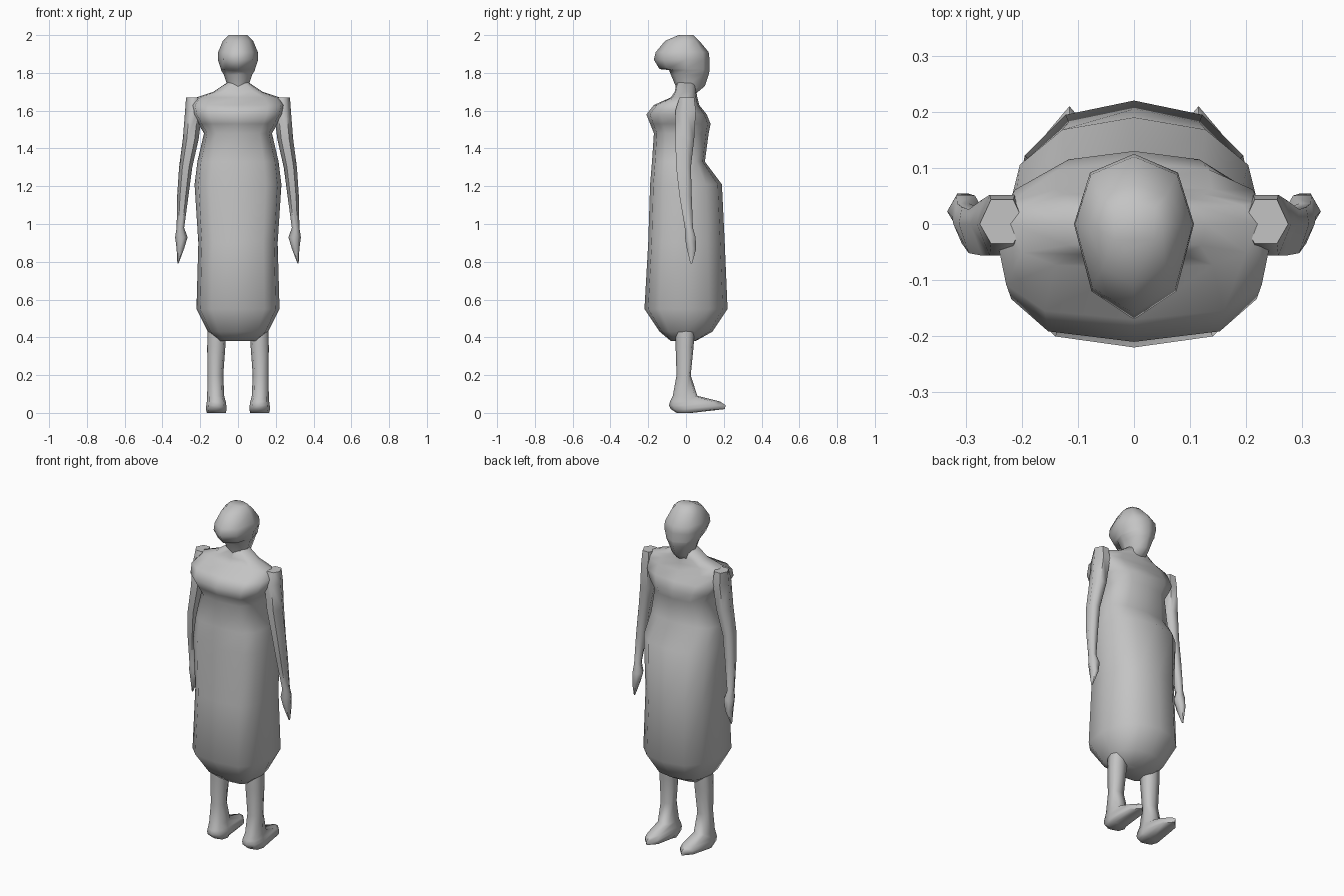
import bpy
import bmesh
import math

cube = bpy.data.objects.get("Cube")
if cube:
    bpy.data.objects.remove(cube, do_unlink=True)

grey = bpy.data.materials.new("plain grey")
grey.use_nodes = True
colour = (0.55, 0.55, 0.55, 1)
grey.diffuse_color = colour
for node in grey.node_tree.nodes:
    if node.type == "BSDF_PRINCIPLED":
        node.inputs["Base Color"].default_value = colour
        node.inputs["Roughness"].default_value = 0.8


def power(value, exponent):
    return math.copysign(abs(value) ** exponent, value)


def loft(name, rings, sides, front_power=1, back_power=1, side=1):
    """Skin level rings, each (z, centre x, half width, front y, back y)."""
    bm = bmesh.new()
    loops = []
    for z, centre, half, front, back in rings:
        # widest line sits at zero where the ring spans it
        middle = 0 if front < -0.02 and back > 0.02 else (front + back) / 2
        loop = []
        for i in range(sides):
            angle = math.tau * i / sides
            c, s = math.cos(angle), math.sin(angle)
            if abs(c) < 1e-6:
                c = 0
            if abs(s) < 1e-6:
                s = 0
            exponent = front_power if s < 0 else back_power
            reach = middle - front if s < 0 else back - middle
            x = side * (centre + half * power(c, exponent))
            loop.append(bm.verts.new((x, middle + reach * power(s, exponent), z)))
        loops.append(loop)
    for low, high in zip(loops, loops[1:]):
        for i in range(sides):
            j = (i + 1) % sides
            bm.faces.new((low[i], low[j], high[j], high[i]))
    bm.faces.new(loops[0])
    bm.faces.new(loops[-1])
    bmesh.ops.recalc_face_normals(bm, faces=bm.faces)
    mesh = bpy.data.meshes.new(name)
    bm.to_mesh(mesh)
    bm.free()
    mesh.materials.append(grey)
    obj = bpy.data.objects.new(name, mesh)
    bpy.context.collection.objects.link(obj)
    return obj


parts = []

# Long dress with bust shelf, shoulders and neck
dress = [
    (0.38, 0, 0.1, -0.08, 0.05),
    (0.43, 0, 0.16, -0.14, 0.14),
    (0.55, 0, 0.22, -0.22, 0.22),
    (0.9, 0, 0.21, -0.2, 0.205),
    (1.21, 0, 0.23, -0.19, 0.19),
    (1.33, 0, 0.215, -0.18, 0.1),
    (1.48, 0, 0.18, -0.17, 0.12),
    (1.53, 0, 0.21, -0.19, 0.13),
    (1.58, 0, 0.24, -0.21, 0.11),
    (1.63, 0, 0.25, -0.17, 0.07),
    (1.67, 0, 0.22, -0.08, 0.06),
    (1.7, 0, 0.13, -0.06, 0.055),
    (1.75, 0, 0.055, -0.05, 0.05),
]
parts.append(loft("dress_and_shoulders", dress, 12, 0.65, 0.85))

# Head with a forward fringe
head = [
    (1.68, 0, 0.05, -0.045, 0.04),
    (1.73, 0, 0.055, -0.055, 0.1),
    (1.79, 0, 0.075, -0.08, 0.12),
    (1.815, 0, 0.09, -0.09, 0.125),
    (1.82, 0, 0.09, -0.14, 0.125),
    (1.87, 0, 0.107, -0.17, 0.125),
    (1.91, 0, 0.105, -0.16, 0.12),
    (1.97, 0, 0.08, -0.11, 0.07),
    (2, 0, 0.05, -0.04, 0.04),
]
parts.append(loft("head", head, 8, 1, 0.9))

# Arm tapering to a pointed hand, from shoulder to fingertip
arm = [
    (1.67, 0.235, 0.04, -0.04, 0.05),
    (1.6, 0.235, 0.045, -0.065, 0.06),
    (1.45, 0.25, 0.042, -0.065, 0.05),
    (1.3, 0.277, 0.035, -0.06, 0.03),
    (1.15, 0.292, 0.03, -0.04, 0.035),
    (0.98, 0.305, 0.02, -0.01, 0.04),
    (0.93, 0.3, 0.033, -0.01, 0.055),
    (0.87, 0.305, 0.02, 0, 0.058),
    (0.79, 0.318, 0.003, 0.023, 0.033),
]

# Leg rising from a long foot
leg = [
    (0, 0.115, 0.05, -0.05, 0.03),
    (0.02, 0.115, 0.055, -0.08, 0.205),
    (0.04, 0.115, 0.053, -0.09, 0.21),
    (0.06, 0.115, 0.05, -0.085, 0.18),
    (0.09, 0.118, 0.045, -0.07, 0.06),
    (0.2, 0.12, 0.042, -0.05, 0.025),
    (0.35, 0.115, 0.048, -0.055, 0.04),
    (0.5, 0.11, 0.05, -0.055, 0.05),
]
for label, side in (("left", 1), ("right", -1)):
    parts.append(loft(label + "_arm", arm, 6, side=side))
    parts.append(loft(label + "_leg", leg, 8, 0.8, 0.75, side))

# Smooth shading that keeps the hard creases
bpy.ops.object.select_all(action="DESELECT")
for part in parts:
    part.select_set(True)
bpy.context.view_layer.objects.active = parts[0]
bpy.ops.object.shade_smooth_by_angle(angle=math.radians(65))
